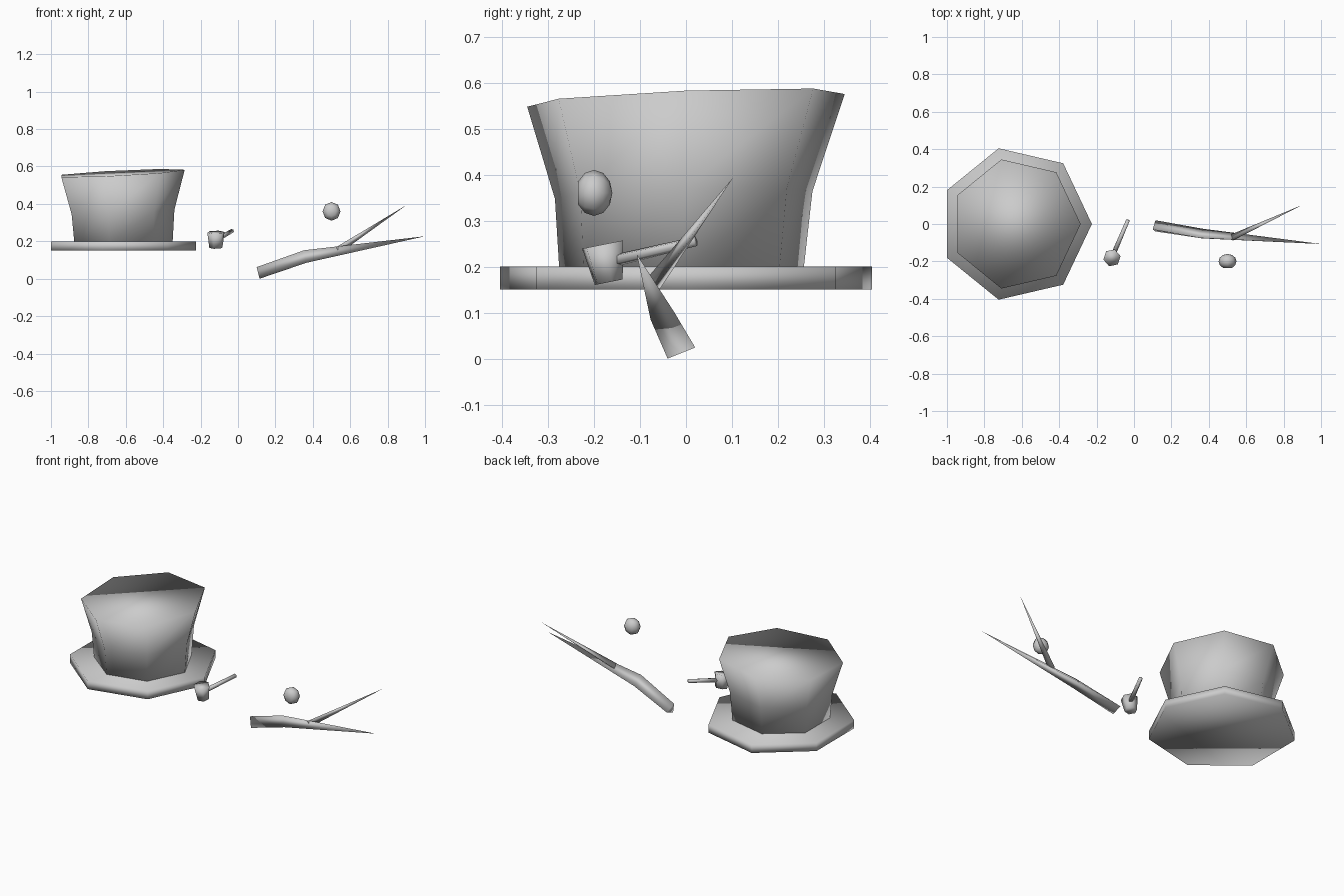
import bpy, bmesh, math
from mathutils import Vector

if "Cube" in bpy.data.objects:
    bpy.data.objects.remove(bpy.data.objects["Cube"])


def loft(name, rings):
    """Closed solid through rings of equal count; a one-point ring makes a tip."""
    bm = bmesh.new()
    vs = [[bm.verts.new(p) for p in r] for r in rings]
    n = len(vs[0])
    for a, b in zip(vs, vs[1:]):
        for i in range(n):
            j = (i + 1) % n
            if len(b) == 1:
                bm.faces.new((a[i], a[j], b[0]))
            else:
                bm.faces.new((a[i], a[j], b[j], b[i]))
    bm.faces.new(vs[0][::-1])
    if len(vs[-1]) > 1:
        bm.faces.new(vs[-1])
    bmesh.ops.recalc_face_normals(bm, faces=bm.faces[:])
    me = bpy.data.meshes.new(name)
    bm.to_mesh(me)
    bm.free()
    me.shade_smooth()
    ob = bpy.data.objects.new(name, me)
    bpy.context.collection.objects.link(ob)
    return ob


def flat_ring(c, rx, ry, n, tilt=(0, 0), start=0):
    """Horizontal polygon, optionally sloped along x and y."""
    out = []
    for i in range(n):
        a = start + 2 * math.pi * i / n
        x, y = rx * math.cos(a), ry * math.sin(a)
        out.append(Vector((c[0] + x, c[1] + y, c[2] + tilt[0] * x + tilt[1] * y)))
    return out


def rod_ring(c, direction, r, n):
    """Polygon across a given direction."""
    q = Vector(direction).to_track_quat('Z', 'Y')
    return [Vector(c) + q @ p for p in flat_ring((0, 0, 0), r, r, n)]


# Hat: seven-sided brim and flared, slightly tilted crown
loft("hat_brim", [flat_ring((-.633, 0, z), .408, .415, 7) for z in (.15, .2)])
loft("hat_crown", [
    flat_ring((-.626, -.01, .19), .276, .272, 7),
    flat_ring((-.629, -.005, .358), .289, .287, 7, (.04, .03)),
    flat_ring((-.632, 0, .565), .347, .354, 7, (.05, .04)),
])

# Pipe: tapered bowl and straight stem
loft("pipe_bowl", [
    flat_ring((-.118, -.168, .166), .036, .032, 6, (0, .2), .2),
    flat_ring((-.118, -.181, .248), .047, .047, 6, (0, .2), .2),
])
a, b = Vector((-.112, -.17, .21)), Vector((-.031, .021, .255))
loft("pipe_stem", [rod_ring(a, b - a, .014, 5), rod_ring(b, b - a, .011, 5)])

# Button: small faceted ball
t = math.pi / 6
rings = [[Vector((.5, 0, .36)) + Vector((.048 * math.sin(k * t) * math.cos(i * math.pi / 4),
                                         -.2 - .04 * math.cos(k * t),
                                         .05 * math.sin(k * t) * math.sin(i * math.pi / 4)))
          for i in range(8)] for k in range(1, 6)]
rings = rings + [[Vector((.5, -.16, .36))]]
loft("button", rings)

# Stick arm: three-sided bent branch with a pointed side twig
loft("branch", [
    [(.115, -.04, 0), (.115, .02, .024), (.1, -.029, .062)],
    [(.365, -.077, .085), (.365, -.025, .1), (.353, -.075, .152)],
    [(1.0, -.107, .227)],
])
a, b = Vector((.53, -.075, .153)), Vector((.9, .102, .393))
loft("twig", [rod_ring(a, b - a, .022, 3), [b]])
